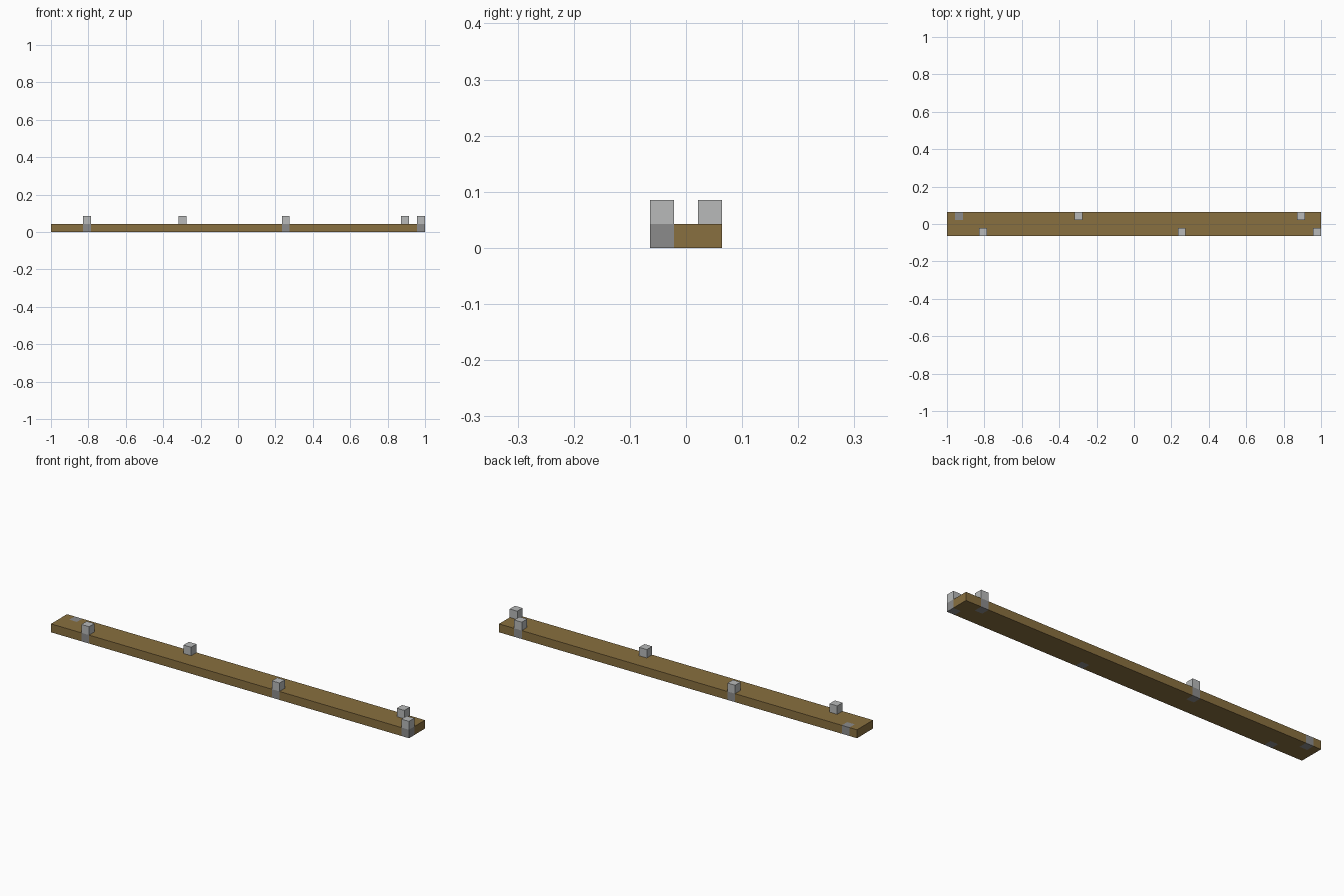
import bpy, bmesh
from mathutils import Vector

cube = bpy.data.objects.get("Cube")
if cube:
    bpy.data.objects.remove(cube, do_unlink=True)

# One block is a 47th of the plank length
U = 2 / 47
FRONT, BACK = -U, U
# (block index along the plank, row, has a block on top)
BLOCKS = [(4, FRONT, True), (29, FRONT, True), (46, FRONT, True),
          (1, BACK, False), (16, BACK, True), (44, BACK, True)]


def centre_x(i):
    return -1 + (i + 0.5) * U


def material(name, rgb):
    m = bpy.data.materials.new(name)
    m.use_nodes = True
    m.diffuse_color = (*rgb, 1)
    m.node_tree.nodes["Principled BSDF"].inputs["Base Color"].default_value = (*rgb, 1)
    return m


def box(name, centre, size, mats):
    bm = bmesh.new()
    bmesh.ops.create_cube(bm, size=1)
    for v in bm.verts:
        v.co = Vector(a * b for a, b in zip(v.co, size)) + Vector(centre)
    mesh = bpy.data.meshes.new(name)
    for m in mats:
        mesh.materials.append(m)
    ob = bpy.data.objects.new(name, mesh)
    bpy.context.collection.objects.link(ob)
    return ob, bm


def cut(bm, point, normal):
    geom = bm.verts[:] + bm.edges[:] + bm.faces[:]
    bmesh.ops.bisect_plane(bm, geom=geom, dist=1e-5, plane_co=point, plane_no=normal)


wood = material("brown wood", (0.25, 0.16, 0.05))
light = material("light grey", (0.48, 0.49, 0.49))
dark = material("dark grey", (0.26, 0.26, 0.26))

# Plank, with dark blocks set flush into its two long edges
plank, bm = box("plank", (0, 0, U / 2), (2, 3 * U, U), [wood, dark])
for y in (-U / 2, U / 2):
    cut(bm, (0, y, 0), (0, 1, 0))
for i, row, top in BLOCKS:
    for side in (-U / 2, U / 2):
        cut(bm, (centre_x(i) + side, 0, 0), (1, 0, 0))
for f in bm.faces:
    c = f.calc_center_median()
    if any(abs(c.x - centre_x(i)) < U * 0.51 and abs(c.y - row) < U * 0.51
           for i, row, top in BLOCKS):
        f.material_index = 1
bm.to_mesh(plank.data)
bm.free()

# Light blocks standing on the inset ones
for n, (i, row, top) in enumerate(b for b in BLOCKS if b[2]):
    ob, bm = box(f"block_{n + 1}", (centre_x(i), row, U * 1.5), (U, U, U), [light])
    bm.to_mesh(ob.data)
    bm.free()
